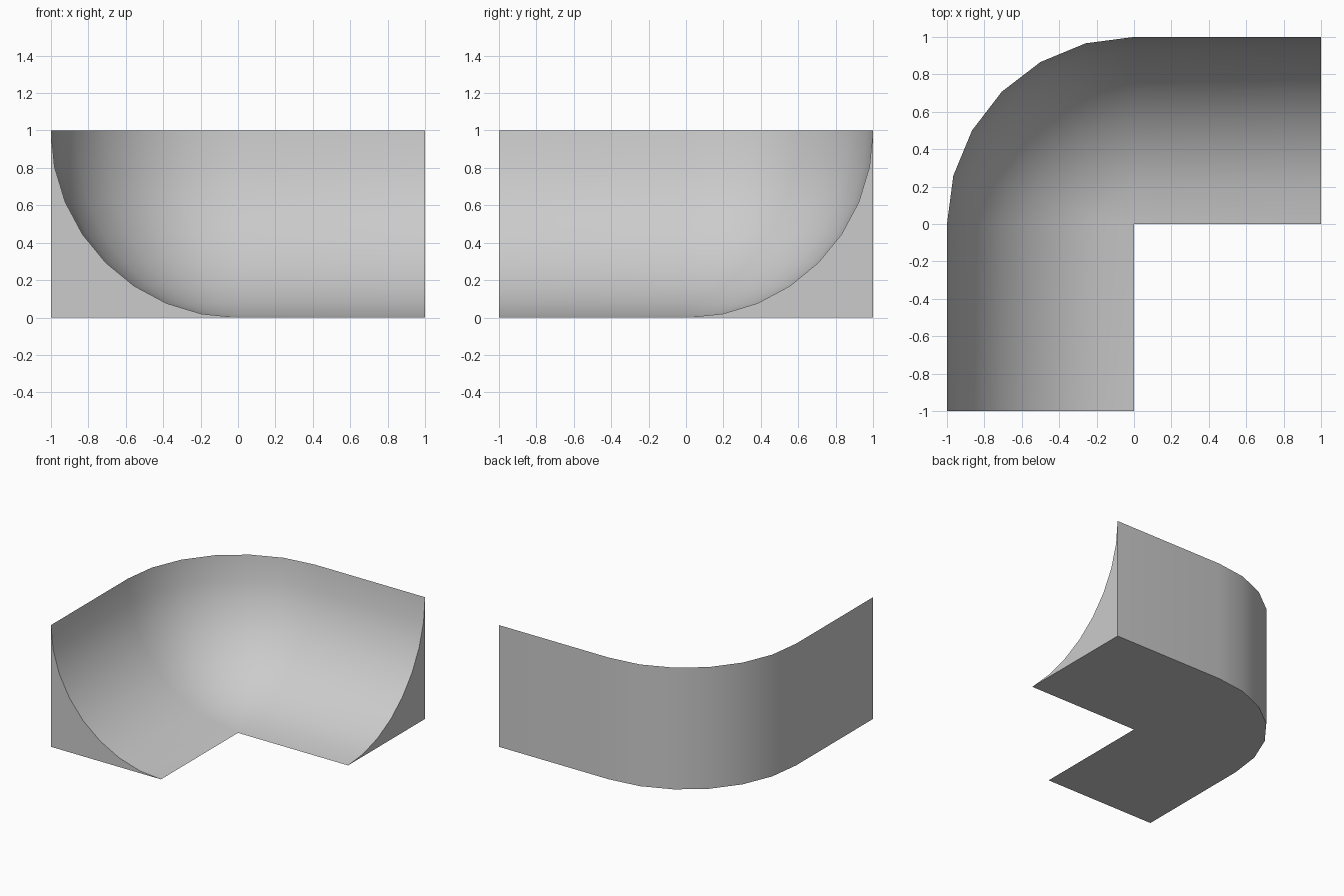
import bpy, bmesh
from math import sin, cos, pi

if "Cube" in bpy.data.objects:
    bpy.data.objects.remove(bpy.data.objects["Cube"])

ARC_SIDES, TURN_SIDES = 8, 6

# Cross-section (distance from inner edge, height): hollow quarter arc plus outer foot
profile = [(sin(a), 1 - cos(a)) for a in (i * pi / 2 / ARC_SIDES for i in range(ARC_SIDES + 1))]
profile.append((1, 0))

# Sweep stations (origin x, origin y, turn angle): straight, quarter turn, straight
stations = [(1, 0, 0)]
stations += [(0, 0, i * pi / 2 / TURN_SIDES) for i in range(TURN_SIDES + 1)]
stations.append((0, -1, pi / 2))

bm = bmesh.new()
rings = [[bm.verts.new((x - sin(t) * d, y + cos(t) * d, z)) for d, z in profile]
         for x, y, t in stations]

# Ramp surface, outer wall and underside
n = len(profile)
for a, b in zip(rings, rings[1:]):
    for i in range(n):
        j = (i + 1) % n
        bm.faces.new((a[i], a[j], b[j], b[i]))

# End caps
bm.faces.new(rings[0])
bm.faces.new(rings[-1][::-1])

# Collapse the turn's inner edge to one corner point
bmesh.ops.remove_doubles(bm, verts=bm.verts, dist=1e-4)
bmesh.ops.recalc_face_normals(bm, faces=bm.faces)

mesh = bpy.data.meshes.new("corner_ramp")
bm.to_mesh(mesh)
bm.free()
ramp = bpy.data.objects.new("corner_ramp", mesh)
bpy.context.collection.objects.link(ramp)

# Smooth curves, crisp rims
bpy.context.view_layer.objects.active = ramp
ramp.select_set(True)
bpy.ops.object.shade_smooth_by_angle(angle=pi / 6)
